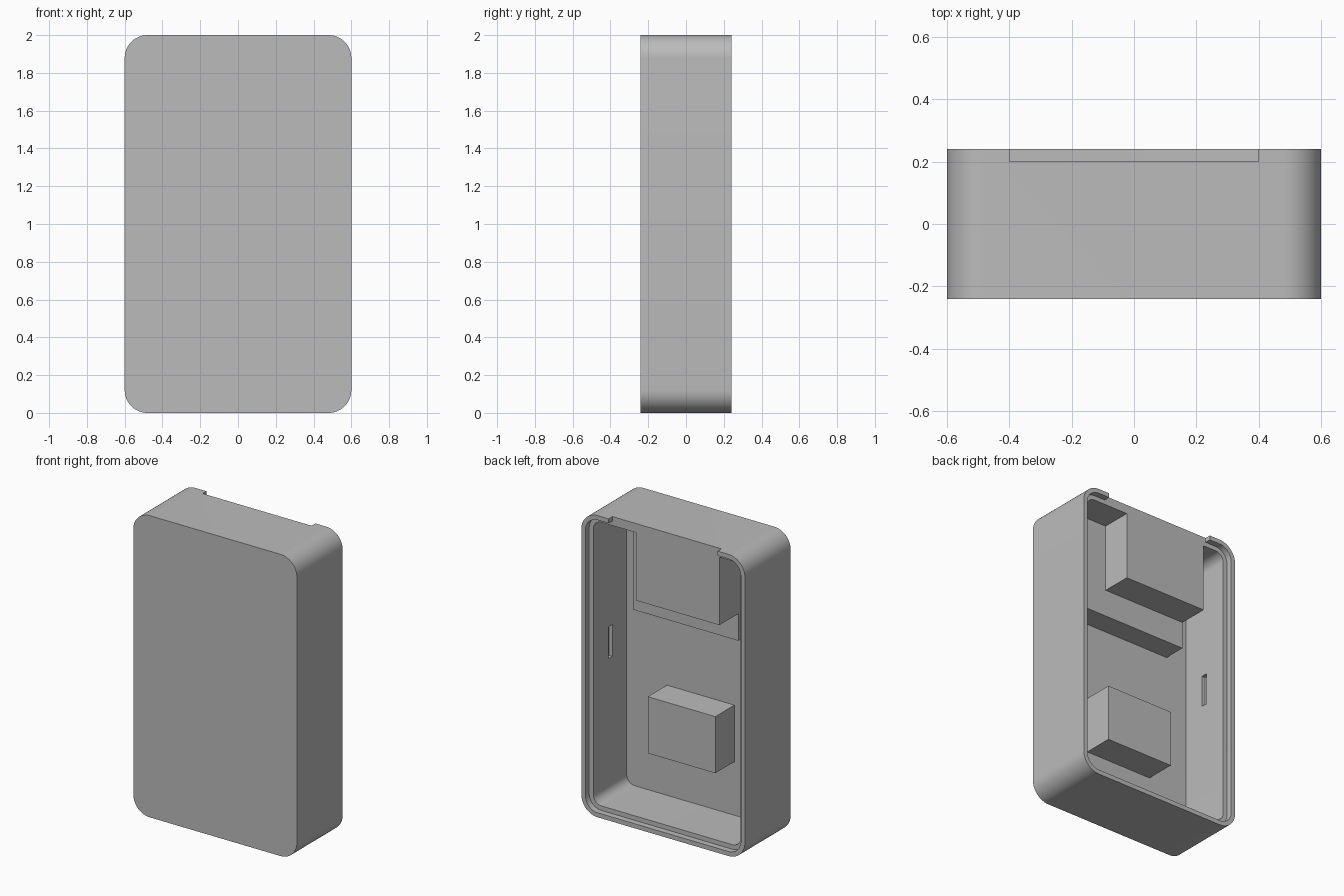
import bpy, bmesh, math

if "Cube" in bpy.data.objects:
    bpy.data.objects.remove(bpy.data.objects["Cube"], do_unlink=True)

grey = bpy.data.materials.new("plain grey")
grey.use_nodes = True
GREY = (0.5, 0.5, 0.5, 1)
grey.diffuse_color = GREY
grey.node_tree.nodes["Principled BSDF"].inputs["Base Color"].default_value = GREY

BACK, STEP, FLOOR = 0.24, 0.20, -0.15   # depths of rim, rim step and inner floor
WALL, LIP, RADIUS = 0.06, 0.03, 0.12


def finish(bm, name):
    bmesh.ops.recalc_face_normals(bm, faces=bm.faces[:])
    mesh = bpy.data.meshes.new(name)
    bm.to_mesh(mesh)
    bm.free()
    mesh.materials.append(grey)
    ob = bpy.data.objects.new(name, mesh)
    bpy.context.collection.objects.link(ob)
    return ob


def box(name, xs, ys, zs):
    bm = bmesh.new()
    bmesh.ops.create_cube(bm, size=1)
    for v in bm.verts:
        v.co = [r[0] if c < 0 else r[1] for c, r in zip(v.co, (xs, ys, zs))]
    return finish(bm, name)


def rounded_ring(bm, inset, y, steps=12):
    """Loop of vertices round the case outline, moved inward by inset."""
    r = RADIUS - inset
    ring = []
    for k, (sx, sz) in enumerate(((1, 1), (-1, 1), (-1, -1), (1, -1))):
        for i in range(steps + 1):
            a = math.pi / 2 * (k + i / steps)
            ring.append(bm.verts.new((sx * (0.6 - RADIUS) + r * math.cos(a), y,
                                      1 + sz * (1 - RADIUS) + r * math.sin(a))))
    return ring


def cut(target, cutters):
    """Cut all the helpers out of the target and remove them."""
    for c in cutters:
        c.hide_render = True
        mod = target.modifiers.new("cut", 'BOOLEAN')
        mod.operation, mod.solver, mod.object = 'DIFFERENCE', 'EXACT', c
        bpy.context.view_layer.objects.active = target
        bpy.ops.object.modifier_apply(modifier=mod.name)
        bpy.data.objects.remove(c, do_unlink=True)


def smooth(ob):
    bpy.ops.object.select_all(action='DESELECT')
    ob.select_set(True)
    bpy.context.view_layer.objects.active = ob
    bpy.ops.object.shade_smooth_by_angle(angle=math.radians(30))


# Case shell: front panel, outer wall, stepped rim, inner wall and floor
bm = bmesh.new()
profile = ((0, -BACK), (0, BACK), (LIP, BACK), (LIP, STEP), (WALL, STEP), (WALL, FLOOR))
rings = [rounded_ring(bm, inset, y) for inset, y in profile]
for a, b in zip(rings, rings[1:]):
    n = len(a)
    for i in range(n):
        j = (i + 1) % n
        bm.faces.new((a[i], a[j], b[j], b[i]))
bm.faces.new(rings[0])
bm.faces.new(rings[-1])
case = finish(bm, "case_shell")

# Notch in the top rim and a catch slot in each side wall
cutters = [box("notch_cutter", (-0.4, 0.4), (STEP, 0.3), (1.9, 2.1))]
for s in (-1, 1):
    cutters.append(box("slot_cutter", sorted((s * 0.5, s * 0.565)), (0.0, 0.042), (0.96, 1.17)))
cut(case, cutters)
smooth(case)

# Raised ledge under the top wall, drilled with a row and a column of holes
ledge = box("hole_ledge", (-0.385, 0.385), (FLOOR - 0.01, 0), (1.31, 2 - WALL))
holes = [(-0.3 + 0.1 * i, 1.375) for i in range(6)]
holes += [(0.31, 1.68 + 0.1 * i) for i in range(3)]
drills = []
for x, z in holes:
    bm = bmesh.new()
    bmesh.ops.create_cone(bm, cap_ends=True, segments=20, radius1=0.02, radius2=0.02, depth=0.2)
    for v in bm.verts:
        v.co = (x + v.co.x, v.co.z, z + v.co.y)
    drills.append(finish(bm, "hole_cutter"))
cut(ledge, drills)
smooth(ledge)

# Tall block standing on the ledge, level with the notch
box("upper_block", (-0.385, 0.225), (-0.01, STEP), (1.49, 2 - WALL))

# Lower block on the floor
box("lower_block", (-0.25, 0.245), (FLOOR - 0.01, 0.05), (0.415, 0.79))
